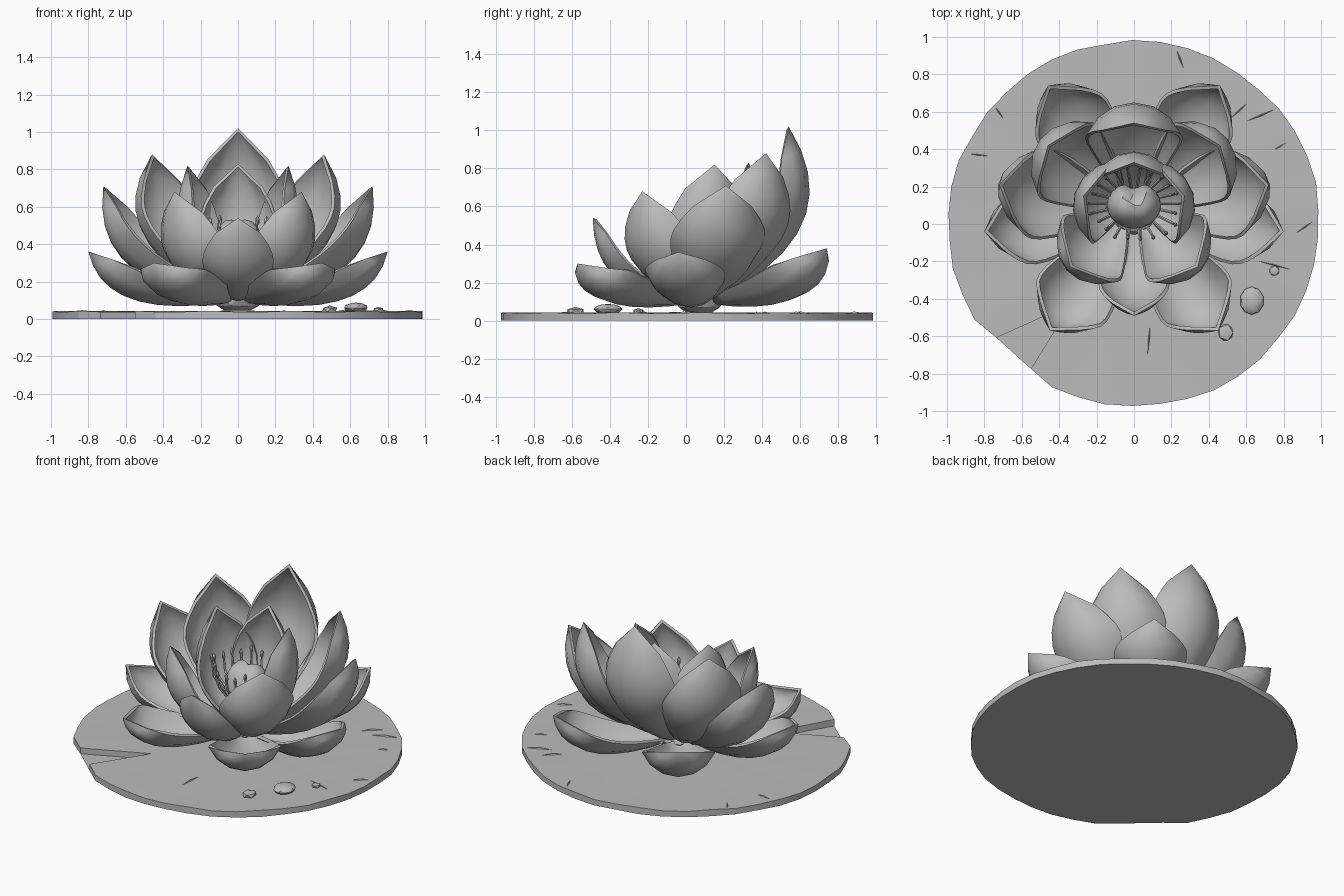
import bpy
import bmesh
import math
import random
from mathutils import Vector, Matrix

random.seed(4)
cube = bpy.data.objects.get("Cube")
if cube:
    bpy.data.objects.remove(cube, do_unlink=True)

grey = bpy.data.materials.new("soft_grey")
grey.use_nodes = True
COLOUR = (0.5, 0.5, 0.5, 1)
grey.diffuse_color = COLOUR
grey.node_tree.nodes["Principled BSDF"].inputs["Base Color"].default_value = COLOUR


def finish(name, bm, angle=25):
    """Turn a bmesh into a shaded object."""
    bmesh.ops.recalc_face_normals(bm, faces=bm.faces)
    mesh = bpy.data.meshes.new(name)
    bm.to_mesh(mesh)
    bm.free()
    mesh.materials.append(grey)
    obj = bpy.data.objects.new(name, mesh)
    bpy.context.collection.objects.link(obj)
    bpy.ops.object.select_all(action='DESELECT')
    obj.select_set(True)
    bpy.context.view_layer.objects.active = obj
    bpy.ops.object.shade_smooth_by_angle(angle=math.radians(angle))
    return obj


def petal(name, tip, reach, ctrl_z, width, cup=68, base_y=0.07, rows=9, cols=6):
    """Cupped pointed petal swept along a curved midrib from the flower base."""
    tip = Vector(tip)
    out = Vector((tip.x, tip.y - base_y, 0))
    base = Vector((0, base_y, 0.09)) + out.normalized() * 0.05
    ctrl = Vector((0, base_y, ctrl_z)) + out * reach
    side = Vector((-out.y, out.x, 0)).normalized()
    cup = math.radians(cup)
    bm = bmesh.new()
    grid = []
    for i in range(rows + 1):
        t = i / rows
        p = base * (1 - t) ** 2 + ctrl * 2 * t * (1 - t) + tip * t * t
        tangent = ((ctrl - base) * (1 - t) + (tip - ctrl) * t).normalized()
        normal = tangent.cross(side)
        r = width * 2.43 * t ** 0.7 * (1 - t) ** 0.58 / math.sin(cup)
        row = []
        for j in range(cols + 1):
            a = cup * (2 * j / cols - 1)
            row.append(bm.verts.new(p + side * r * math.sin(a) + normal * r * (1 - math.cos(a))))
        grid.append(row)
    for a, b in zip(grid, grid[1:]):
        for j in range(cols):
            bm.faces.new((a[j], a[j + 1], b[j + 1], b[j]))
    bmesh.ops.remove_doubles(bm, verts=bm.verts, dist=0.0005)
    bmesh.ops.solidify(bm, geom=bm.faces[:], thickness=0.018)
    return finish(name, bm, 30)


# Petals: name, tip, reach of midrib bulge, bulge height, half width
side_petals = [
    ("low_front_petal", (0.45, -0.57, 0.30), 0.95, 0.0, 0.22),
    ("low_side_petal", (0.80, -0.04, 0.36), 0.9, -0.01, 0.21),
    ("low_back_petal", (0.46, 0.74, 0.38), 0.95, 0.0, 0.22),
    ("front_petal", (0.34, -0.23, 0.68), 1.3, 0.22, 0.23),
    ("side_petal", (0.72, 0.21, 0.71), 1.1, 0.18, 0.25),
    ("back_side_petal", (0.46, 0.42, 0.88), 1.4, 0.36, 0.25),
    ("inner_side_petal", (0.27, 0.15, 0.82), 1.6, 0.33, 0.23),
]
for name, (x, y, z), reach, cz, w in side_petals:
    for label, s in (("left_", 1), ("right_", -1)):
        petal(label + name, (s * x, y, z), reach, cz, w)
petal("front_centre_petal", (0, -0.49, 0.54), 1.0, 0.12, 0.19, cup=55)
petal("back_centre_petal", (0, 0.54, 1.02), 1.75, 0.46, 0.26)
petal("inner_back_petal", (0, 0.33, 0.83), 1.7, 0.38, 0.21)

# Lily pad: disc with a wedge notch
NOTCH = Vector((-0.34, -0.43))
start, end = math.radians(-125), math.radians(-140 + 360)
rim = []
for i in range(41):
    a = start + (end - start) * i / 40
    r = random.uniform(0.985, 1.0) if 0 < i < 40 else 0.96
    rim.append(Vector((r * math.cos(a), 0.985 * r * math.sin(a))))
bm = bmesh.new()
bottom = [bm.verts.new((p.x, p.y, 0)) for p in rim + [NOTCH]]
top = [bm.verts.new((p.x, p.y, 0.038 + 0.006 * (k % 3 == 0))) for k, p in enumerate(rim + [NOTCH])]
# The inner ring starts and ends at the notch point
inner = [bm.verts.new((p.x * 0.55, p.y * 0.55, 0.04)) for p in rim[1:-1]]
inner = [top[-1]] + inner + [top[-1]]
hub = bm.verts.new((0, 0, 0.045))
bm.faces.new(bottom)
n = len(top)
for k in range(n):
    m = (k + 1) % n
    bm.faces.new((bottom[k], bottom[m], top[m], top[k]))
for k in range(n - 2):
    ring = [top[k], top[k + 1], inner[k + 1], inner[k]]
    bm.faces.new(ring)
    bm.faces.new((inner[k], inner[k + 1], hub))
bmesh.ops.triangulate(bm, faces=[f for f in bm.faces if len(f.verts) > 4])
finish("lily_pad", bm, 20)

# Thin raised veins on the pad
veins = [((0.27, 0.82), (0.22, 0.95)), ((0.50, 0.55), (0.62, 0.66)), ((0.58, 0.54), (0.77, 0.62)),
         ((-0.69, 0.55), (-0.75, 0.64)), ((-0.75, 0.36), (-0.92, 0.38)), ((0.07, -0.73), (0.09, -0.5)),
         ((0.6, -0.18), (0.9, -0.26)), ((0.85, -0.06), (0.98, 0.03)), ((0.72, 0.38), (0.84, 0.45))]
bm = bmesh.new()
for a, b in veins:
    a, b = Vector((*a, 0.036)), Vector((*b, 0.036))
    across = (b - a).cross(Vector((0, 0, 1))).normalized() * 0.006
    ridge = bm.verts.new((a + b) / 2 + Vector((0, 0, 0.012)))
    ends = [bm.verts.new(p) for p in (a, (a + b) / 2 + across, b, (a + b) / 2 - across)]
    for k in range(4):
        bm.faces.new((ends[k], ends[(k + 1) % 4], ridge))
    bm.faces.new(ends[::-1])
finish("pad_veins", bm)


def blob(bm, centre, size, level=2, rot=None):
    """Faceted ellipsoid."""
    m = Matrix.Translation(centre) @ (rot or Matrix()) @ Matrix.Diagonal((*size, 1))
    return bmesh.ops.create_icosphere(bm, subdivisions=level, radius=1, matrix=m)["verts"]


# Water drops resting on the pad
bm = bmesh.new()
blob(bm, (0.63, -0.41, 0.06), (0.065, 0.075, 0.028))
blob(bm, (0.49, -0.58, 0.05), (0.045, 0.05, 0.022), 1)
blob(bm, (0.75, -0.25, 0.05), (0.03, 0.03, 0.015), 1)
finish("water_drops", bm)

# Receptacle under the petals
bm = bmesh.new()
blob(bm, (0, 0.07, 0.11), (0.13, 0.13, 0.08))
finish("flower_base", bm)

# Seed pod with a cleft at its back
bm = bmesh.new()
for v in blob(bm, (0, 0.10, 0.36), (0.145, 0.125, 0.19), 3):
    cleft = max(0, 1 - abs(v.co.x) / 0.06)
    v.co.z -= 0.03 * cleft * (v.co.z > 0.4)
    v.co.y -= 0.04 * cleft * (v.co.y > 0.12)
finish("seed_pod", bm, 40)

# Ring of stamens: slim curved stalks with pointed heads
bm = bmesh.new()
COUNT = 22
for k in range(COUNT):
    a = 2 * math.pi * k / COUNT
    out = Vector((math.cos(a), math.sin(a) * 0.8, 0))
    r = random.uniform(0.2, 0.25)
    foot = Vector((0, 0.11, 0.2)) + out * 0.06
    knee = Vector((0, 0.11, 0.40)) + out * r
    head = knee + out * 0.015 + Vector((0, 0, random.uniform(0.08, 0.13)))
    for p, q, r1, r2 in ((foot, knee, 0.009, 0.008), (knee, head, 0.008, 0.005)):
        turn = (q - p).to_track_quat('Z', 'Y').to_matrix().to_4x4()
        bmesh.ops.create_cone(bm, cap_ends=True, segments=5, radius1=r1, radius2=r2, depth=(q - p).length,
                              matrix=Matrix.Translation((p + q) / 2) @ turn)
    blob(bm, head, (0.012, 0.012, 0.03), 1, turn)
finish("stamens", bm)
